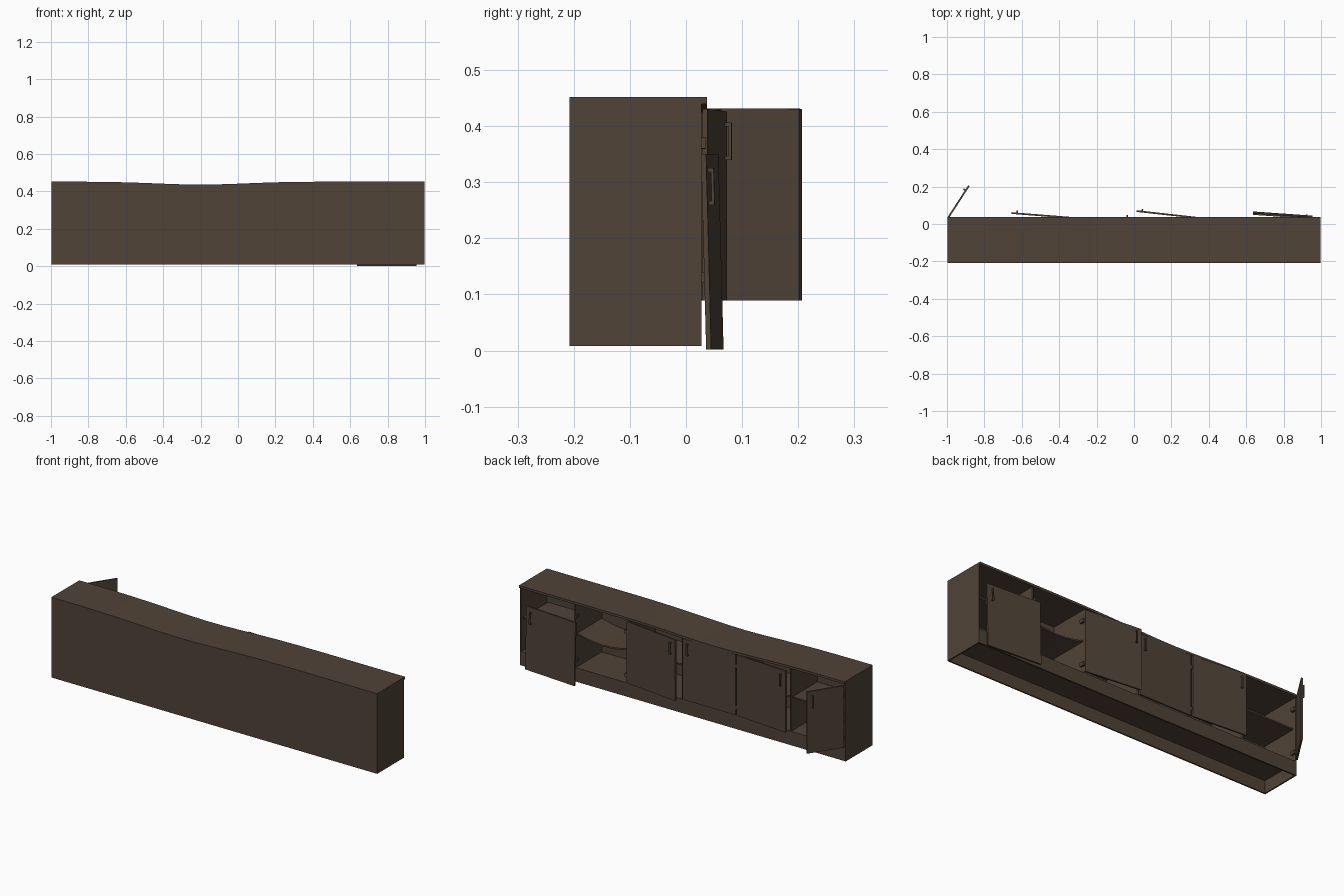
import bpy, bmesh, math
from mathutils import Matrix

if "Cube" in bpy.data.objects:
    bpy.data.objects.remove(bpy.data.objects["Cube"])

wood = bpy.data.materials.new("dark_brown_wood")
wood.diffuse_color = (0.08, 0.056, 0.038, 1)
wood.use_nodes = True
wood.node_tree.nodes["Principled BSDF"].inputs["Base Color"].default_value = wood.diffuse_color


def sag(x, z):
    """Drop of the worn top, fading out toward the floor."""
    k = min(max((z - 0.25) / 0.18, 0), 1)
    return 0.016 * k * math.exp(-((x + 0.2) / 0.33) ** 2)


def add_box(bm, x0, x1, y0, y1, z0, z1):
    m = Matrix.Translation(((x0 + x1) / 2, (y0 + y1) / 2, (z0 + z1) / 2)) \
        @ Matrix.Diagonal((x1 - x0, y1 - y0, z1 - z0, 1))
    bmesh.ops.create_cube(bm, size=1, matrix=m)


def finish(bm, name):
    me = bpy.data.meshes.new(name)
    bm.to_mesh(me)
    bm.free()
    me.materials.append(wood)
    ob = bpy.data.objects.new(name, me)
    bpy.context.collection.objects.link(ob)
    return ob


def panel(name, *dims, cuts=0, warp=sag):
    """Board, optionally sliced along x so it can bend."""
    bm = bmesh.new()
    add_box(bm, *dims)
    for i in range(1, cuts + 1):
        x = dims[0] + (dims[1] - dims[0]) * i / (cuts + 1)
        bmesh.ops.bisect_plane(bm, geom=bm.verts[:] + bm.edges[:] + bm.faces[:],
                               plane_co=(x, 0, 0), plane_no=(1, 0, 0))
    for v in bm.verts:
        v.co.z -= warp(v.co.x, v.co.z)
    return finish(bm, name)


def door(name, origin, side, yaw, width, tilt=0, height=0.342):
    """Door with bar handle; side = direction from hinge to free edge."""
    m = Matrix.Translation(origin) @ Matrix.Rotation(math.radians(yaw), 4, 'Z') \
        @ Matrix.Rotation(math.radians(tilt), 4, 'X')
    bm = bmesh.new()
    add_box(bm, *sorted((0, side * width)), 0, 0.009, 0, height)
    bm.transform(m)
    for v in bm.verts:
        v.co.z -= sag(v.co.x, v.co.z) * 0.5
    finish(bm, name)
    bm = bmesh.new()
    hx, top = side * (width - 0.03), height - 0.025
    add_box(bm, hx - 0.004, hx + 0.004, 0.015, 0.02, top - 0.066, top)
    for z in (top - 0.066, top - 0.007):
        add_box(bm, hx - 0.004, hx + 0.004, 0.008, 0.016, z, z + 0.007)
    bm.transform(m)
    finish(bm, name + "_handle")


F, B, T = -0.208, 0.028, 0.008   # front face, back opening, board thickness
Z0, FLOOR = 0.008, 0.085

# carcass
panel("top_board", -0.998, 0.998, F, 0.037, 0.439, 0.452, cuts=17)
panel("front_panel", -0.998, 0.998, F, F + T, Z0, 0.44, cuts=17)
for s, n in ((-1, "left"), (1, "right")):
    panel(n + "_side", *sorted((s * 0.998, s * 0.99)), F + T, B, Z0, 0.44)
panel("floor_board", -0.99, 0.99, F + T, B, FLOOR - T, FLOOR)
panel("toe_board", -0.99, 0.99, B - T, B, Z0, FLOOR - T)

# dividers between the six bays
bay = 1.98 / 6
for i in range(1, 6):
    x = -0.99 + i * bay
    panel(f"divider_{i}", x - 0.004, x + 0.004, F + T, B, FLOOR, 0.441)

# one shelf per bay, the exposed one bends
for i in range(6):
    x0 = -0.99 + i * bay
    mid = x0 + bay / 2
    drop = 0.025 if i == 4 else 0.0
    panel(f"shelf_{i + 1}", x0 + 0.004, x0 + bay - 0.004, F + T, 0.015, 0.264, 0.272, cuts=5,
          warp=lambda x, z: drop * (1 - ((x - mid) / (bay / 2)) ** 2))

# doors in varied states; the fifth is missing
door("door_1", (-0.988, 0.034, 0.089), 1, 57, 0.2)
door("door_2", (-0.338, 0.029, 0.089), -1, -4.5, 0.318)
door("door_3", (-0.328, 0.028, 0.089), 1, 0, 0.322)
door("door_4", (0.336, 0.029, 0.089), -1, -6.3, 0.324)
door("fallen_door", (0.637, 0.058, 0.002), 1, -4, 0.317, tilt=1.5, height=0.348)

# hinges left on the frame
for i, x in enumerate((-0.98, -0.33, 0.345, 0.655)):
    for z in (0.13, 0.37):
        panel(f"hinge_{i + 1}_{int(z * 100)}", x - 0.006, x + 0.006, 0.012, 0.036, z - 0.01, z + 0.01)
